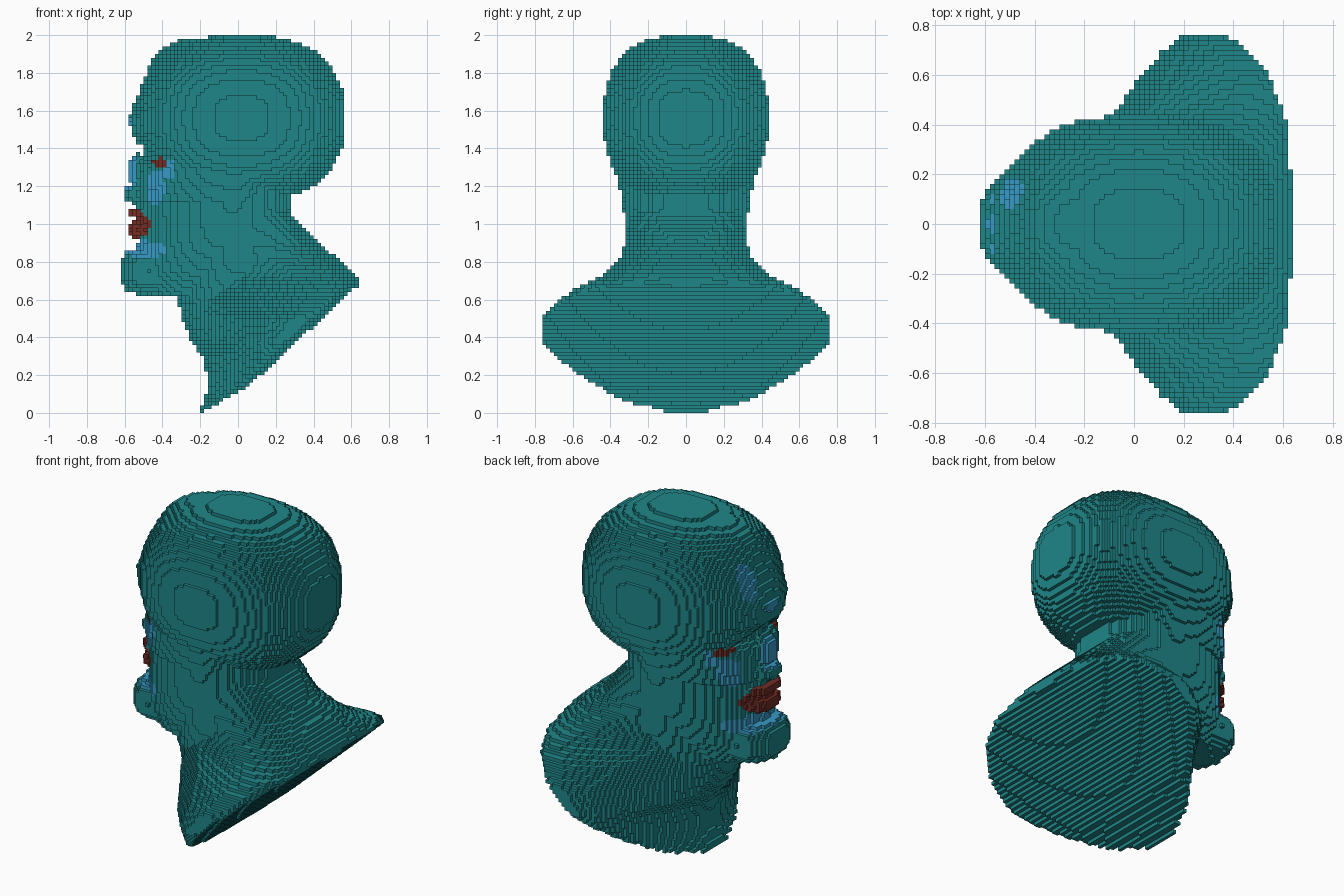
import bpy
import bmesh
from math import floor

cube = bpy.data.objects.get("Cube")
if cube:
    bpy.data.objects.remove(cube, do_unlink=True)

STEP = 0.02  # edge of one block


def material(name, colour):
    mat = bpy.data.materials.new(name)
    mat.use_nodes = True
    mat.diffuse_color = (*colour, 1)
    bsdf = mat.node_tree.nodes["Principled BSDF"]
    bsdf.inputs["Base Color"].default_value = (*colour, 1)
    bsdf.inputs["Roughness"].default_value = 0.8
    return mat


MATERIALS = [
    material("teal skin", (0.014, 0.24, 0.25)),
    material("light blue", (0.037, 0.32, 0.55)),
    material("dark red", (0.17, 0.026, 0.018)),
]
TEAL, BLUE, RED = range(3)


# Every part is a function giving its half width (along y) at a point (x, z)
def blob(cx, cz, rx, ry, rz, power=2.0, y_power=2.0):
    def width(x, z):
        rest = 1 - abs((x - cx) / rx) ** power - abs((z - cz) / rz) ** power
        return ry * rest ** (1 / y_power) if rest > 0 else 0
    return width


def loft(rows, front_power, back_power):
    """Rows: height, front x, widest x, back x, half width."""
    def width(x, z):
        for low, high in zip(rows, rows[1:]):
            if low[0] <= z <= high[0]:
                t = (z - low[0]) / (high[0] - low[0])
                front, mid, back, w = (a + (b - a) * t for a, b in zip(low[1:], high[1:]))
                if not front < x < back:
                    return 0
                if x < mid:
                    u, p = (mid - x) / (mid - front), front_power
                else:
                    u, p = (x - mid) / (back - mid), back_power
                return w * max(0, 1 - u ** p) ** (1 / p)
        return 0
    return width


upper_face = [
    (1.12, -.53, 0, .2, .335),
    (1.24, -.53, 0, .2, .365),
    (1.36, -.51, 0, .2, .39),
    (1.41, -.52, 0, .2, .4),
    (1.48, -.565, 0, .2, .4),
    (1.57, -.575, 0, .2, .41),
    (1.66, -.54, 0, .2, .41),
    (1.76, -.5, 0, .2, .41),
]
jaw = [
    (.63, -.5, -.2, 0, .2),
    (.75, -.54, -.15, .1, .27),
    (.9, -.53, -.08, .2, .315),
    (1.0, -.53, -.05, .2, .325),
    (1.12, -.54, 0, .2, .335),
]
neck = [
    (.3, -.19, 0, .3, .28),
    (.45, -.28, 0, .3, .28),
    (.62, -.33, 0, .3, .29),
    (.8, -.29, 0, .3, .32),
    (1.3, -.28, 0, .28, .32),
]
shoulders = [
    (0, -.21, -.185, -.1, .16),
    (.05, -.19, -.12, .05, .3),
    (.1, -.17, -.05, .12, .4),
    (.2, -.165, .06, .25, .56),
    (.3, -.19, .15, .4, .69),
    (.38, -.25, .2, .5, .76),
    (.5, -.29, .3, .58, .76),
    (.6, -.31, .4, .62, .68),
    (.67, -.3, .45, .64, .56),
    (.72, -.29, .35, .63, .45),
    (.8, -.28, .2, .55, .36),
    (.9, -.27, .05, .42, .32),
    (1.06, -.25, 0, .28, .3),
]
PARTS = {
    "skull": blob(.02, 1.56, .545, .437, .442, 2.5, 2.5),
    "forehead": blob(-.2, 1.6, .31, .32, .385, 2.5),
    "upper_face": loft(upper_face, 2.3, 2),
    "jaw": loft(jaw, 2, 2),
    "chin": blob(-.47, .75, .155, .19, .125, 3),
    "upper_lip": blob(-.49, 1.06, .1, .14, .035),
    "lower_lip": blob(-.49, .97, .1, .13, .055),
    "nose_bridge": blob(-.5, 1.28, .085, .08, .1, 2.5),
    "nose_tip": blob(-.51, 1.16, .1, .1, .055),
    "neck": loft(neck, 2.2, 2.2),
    "shoulders": loft(shoulders, 1.35, 3),
}
eye_socket = blob(-.5, 1.38, .1, .13, .055)


def half_width(x, z):
    width, name = max((f(x, z), n) for n, f in PARTS.items())
    if name == "upper_face":
        width -= eye_socket(x, z)
    return width, name


def underside(x, y):
    """Height of the slanted base, bowed upward at the sides."""
    return max(.92 * x + .09, .55 * (x + .2)) + .08 * y * y


# Painted areas: colour, centre, radii; the first match wins
PAINT = [
    (RED, (-.59, 0, 1.0), (.14, .3, .085)),
    (BLUE, (-.59, 0, 1.28), (.06, .13, .11)),
    (BLUE, (-.6, 0, 1.54), (.045, .07, .05)),
    (BLUE, (-.49, 0, .865), (.13, .5, .047)),
    (BLUE, (-.48, .125, 1.71), (.08, .06, .13)),
]
for side in (-1, 1):
    PAINT.insert(0, (RED, (-.415, side * .27, 1.325), (.042, .16, .027)))
    PAINT.append((BLUE, (-.37, side * .3, 1.29), (.04, .2, .06)))
    PAINT.append((BLUE, (-.44, side * .28, 1.19), (.055, .2, .1)))


def colour_at(point):
    for colour, centre, radii in PAINT:
        if sum(((p - c) / r) ** 2 for p, c, r in zip(point, centre, radii)) < 1:
            return colour
    return TEAL


# Fill the block grid column by column
blocks = {}
for k in range(floor(2 / STEP + .5)):
    for i in range(-32, 32):
        x, z = (i + .5) * STEP, (k + .5) * STEP
        width, name = half_width(x, z)
        count = floor(width / STEP + .5)
        for j in range(-count, count):
            if z > underside(x, (j + .5) * STEP):
                blocks[i, j, k] = name

# Only outer block sides become faces, sorted into one mesh for each part
meshes = {name: (bmesh.new(), {}) for name in PARTS}


def corner(name, key):
    bm, known = meshes[name]
    if key not in known:
        known[key] = bm.verts.new([c * STEP for c in key])
    return known[key]


for cell, name in blocks.items():
    colour = None
    for axis in range(3):
        for sign in (-1, 1):
            neighbour = list(cell)
            neighbour[axis] += sign
            if tuple(neighbour) in blocks:
                continue
            if colour is None:
                colour = colour_at([(c + .5) * STEP for c in cell])
            loop = [(0, 0), (1, 0), (1, 1), (0, 1)][::sign]
            verts = []
            for a, b in loop:
                key = list(cell)
                key[axis] += sign > 0
                key[(axis + 1) % 3] += a
                key[(axis + 2) % 3] += b
                verts.append(corner(name, tuple(key)))
            meshes[name][0].faces.new(verts).material_index = colour

for name, (bm, known) in meshes.items():
    mesh = bpy.data.meshes.new(name)
    bm.to_mesh(mesh)
    bm.free()
    for mat in MATERIALS:
        mesh.materials.append(mat)
    bpy.context.collection.objects.link(bpy.data.objects.new(name, mesh))
